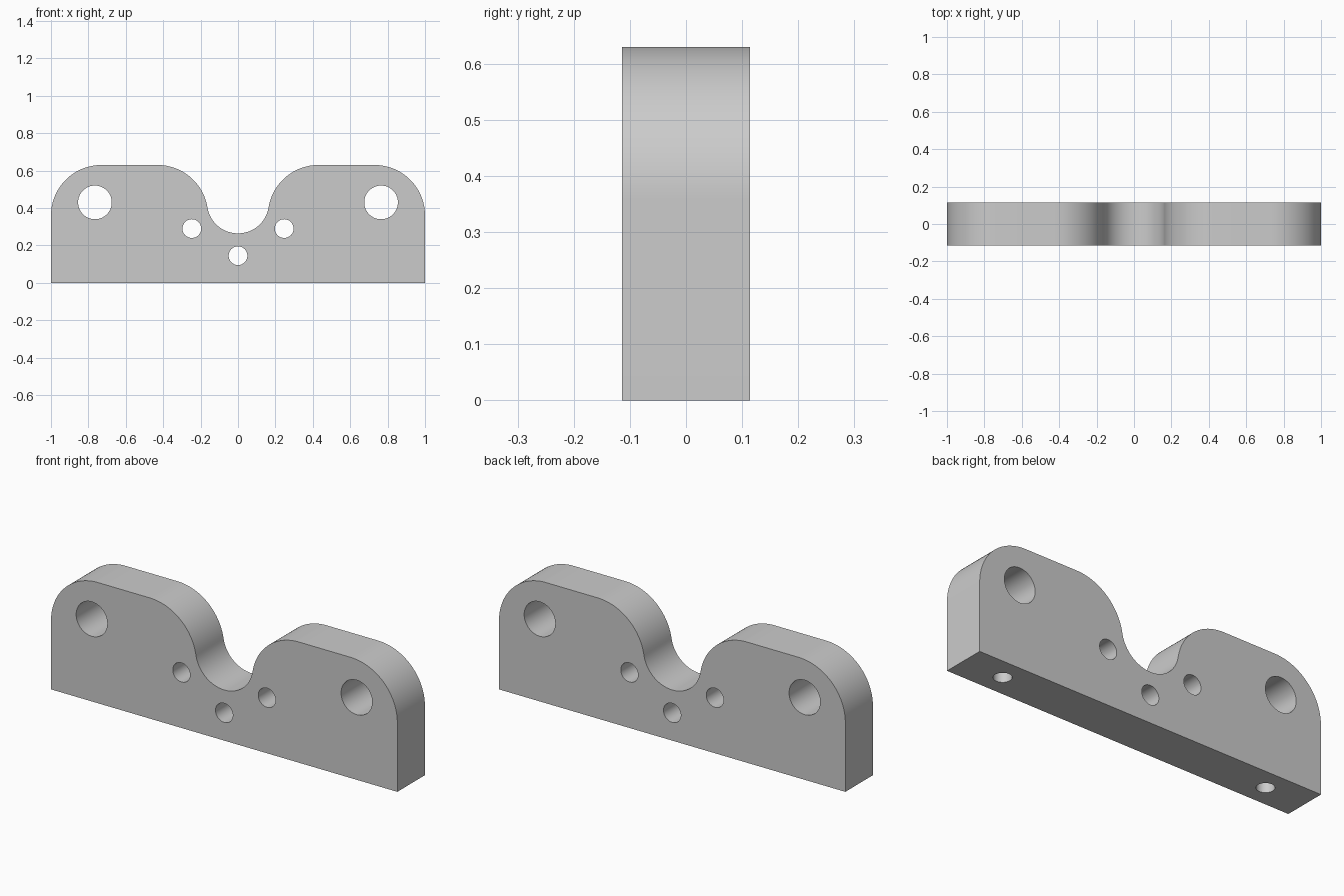
import bpy, bmesh, math
from mathutils import Matrix, Vector

cube = bpy.data.objects.get("Cube")
if cube:
    bpy.data.objects.remove(cube, do_unlink=True)

HALF_DEPTH = 0.114
TOP = 0.63
SHOULDER = 0.27          # radius of the rounded upper corners
NOTCH_Z = 0.43           # centre height of the round notch
INNER_X = 0.43           # centre of the inner shoulder arc


def arc(cx, cz, r, start, end, steps):
    return [(cx + r * math.cos(start + (end - start) * i / steps),
             cz + r * math.sin(start + (end - start) * i / steps))
            for i in range(steps + 1)]


def add_cylinder(bm, centre, r, depth, axis):
    turn = Matrix.Rotation(math.pi / 2, 4, 'X') if axis == 'Y' else Matrix()
    bmesh.ops.create_cone(bm, cap_ends=True, segments=64, radius1=r, radius2=r,
                          depth=depth, matrix=Matrix.Translation(centre) @ turn)


def make_object(name, bm):
    bmesh.ops.recalc_face_normals(bm, faces=bm.faces)
    mesh = bpy.data.meshes.new(name)
    bm.to_mesh(mesh)
    bm.free()
    obj = bpy.data.objects.new(name, mesh)
    bpy.context.collection.objects.link(obj)
    return obj


# Right half outline: notch arc, inner shoulder, outer shoulder, side
shoulder_z = TOP - SHOULDER
span = math.hypot(INNER_X, NOTCH_Z - shoulder_z)
tilt = math.atan2(NOTCH_Z - shoulder_z, INNER_X)
notch_r = span - SHOULDER
half = arc(0, NOTCH_Z, notch_r, -math.pi / 2, -tilt, 24)
half += arc(INNER_X, shoulder_z, SHOULDER, math.pi - tilt, math.pi / 2, 24)[1:]
half += arc(1 - SHOULDER, shoulder_z, SHOULDER, math.pi / 2, 0, 24)
half.append((1, 0))
outline = half + [(-x, z) for x, z in reversed(half[1:])]

# Extruded bracket plate
bm = bmesh.new()
face = bm.faces.new([bm.verts.new((x, -HALF_DEPTH, z)) for x, z in outline])
new = bmesh.ops.extrude_face_region(bm, geom=[face])["geom"]
bmesh.ops.translate(bm, vec=Vector((0, 2 * HALF_DEPTH, 0)),
                    verts=[v for v in new if isinstance(v, bmesh.types.BMVert)])
bracket = make_object("bracket_plate", bm)

# Drill shapes: through holes and blind holes in the underside
bm = bmesh.new()
add_cylinder(bm, (0, 0, 0.145), 0.05, 0.5, 'Y')
for side in (-1, 1):
    add_cylinder(bm, (side * 0.765, 0, 0.43), 0.09, 0.5, 'Y')
    add_cylinder(bm, (side * 0.247, 0, 0.29), 0.05, 0.5, 'Y')
    add_cylinder(bm, (side * 0.77, 0, 0.1), 0.043, 0.4 - 0.1, 'Z')
drills = make_object("hole_cutters", bm)
drills.hide_render = True

# Cut the holes, then discard the drill shapes
cut = bracket.modifiers.new("holes", 'BOOLEAN')
cut.operation = 'DIFFERENCE'
cut.solver = 'EXACT'
cut.object = drills
bpy.context.view_layer.objects.active = bracket
bracket.select_set(True)
bpy.ops.object.modifier_apply(modifier=cut.name)
bpy.data.objects.remove(drills, do_unlink=True)

# Plain grey finish
grey = bpy.data.materials.new("plain_grey")
grey.use_nodes = True
colour = (0.6, 0.6, 0.6, 1)
grey.diffuse_color = colour
grey.node_tree.nodes["Principled BSDF"].inputs["Base Color"].default_value = colour
bracket.data.materials.clear()
bracket.data.materials.append(grey)

bpy.ops.object.select_all(action='DESELECT')
bracket.select_set(True)
bpy.context.view_layer.objects.active = bracket
bpy.ops.object.shade_smooth_by_angle(angle=math.radians(30))
